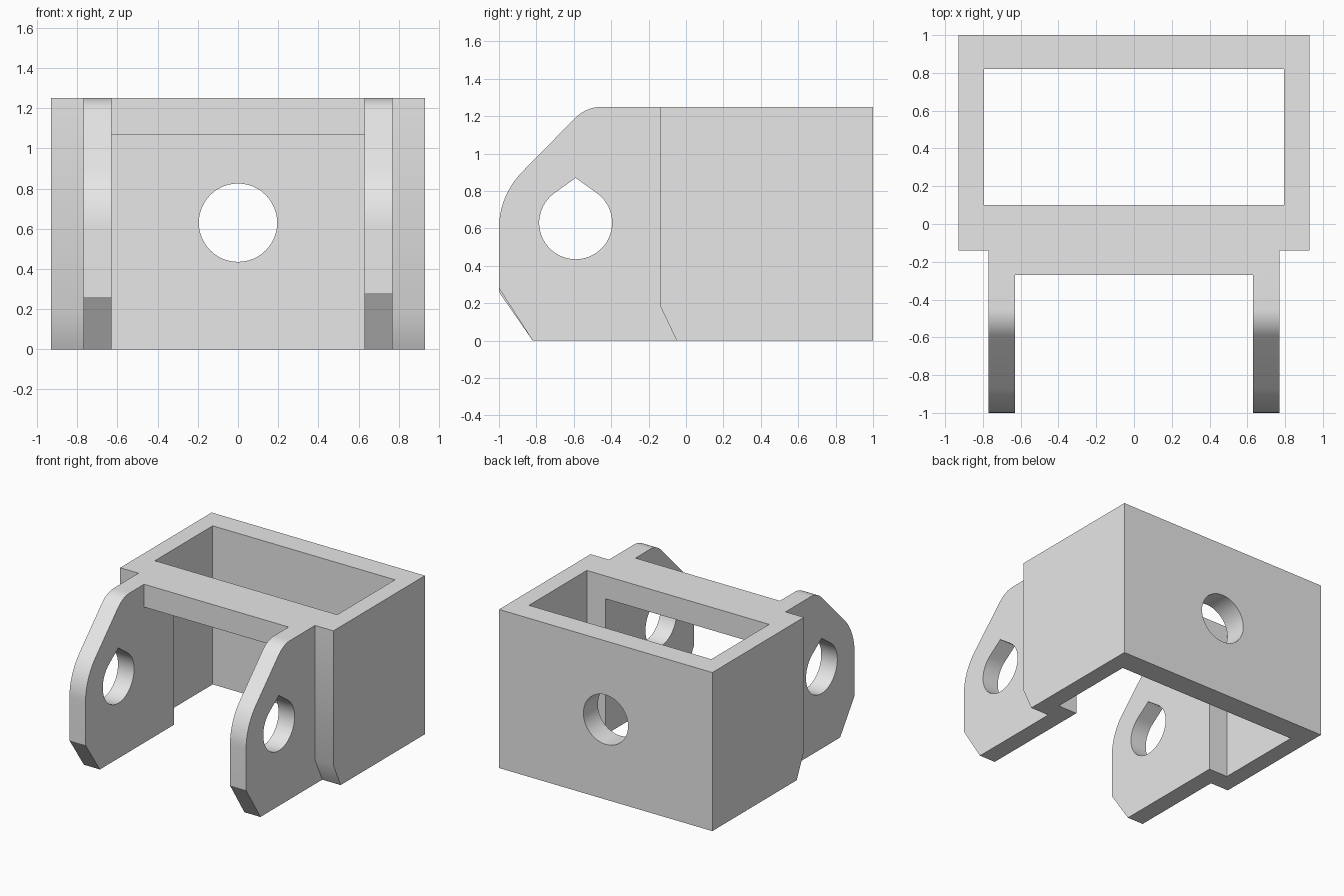
import bpy, bmesh
from math import sin, cos, radians

cube = bpy.data.objects.get("Cube")
if cube:
    bpy.data.objects.remove(cube, do_unlink=True)

grey = bpy.data.materials.new("plain_grey")
grey.use_nodes = True
grey.diffuse_color = (0.8, 0.8, 0.8, 1)
grey.node_tree.nodes["Principled BSDF"].inputs["Base Color"].default_value = (0.8, 0.8, 0.8, 1)


def arc(cy, cz, r, start, end, steps):
    """Points along an arc in the side plane."""
    angles = [radians(start + (end - start) * i / steps) for i in range(steps + 1)]
    return [(cy + r * cos(a), cz + r * sin(a)) for a in angles]


def prism(name, profile, x0, x1):
    """Extrude a (y, z) side profile from x0 to x1."""
    bm = bmesh.new()
    face = bm.faces.new([bm.verts.new((x0, y, z)) for y, z in profile])
    new = bmesh.ops.extrude_face_region(bm, geom=[face])["geom"]
    bmesh.ops.translate(bm, vec=(x1 - x0, 0, 0),
                        verts=[v for v in new if isinstance(v, bmesh.types.BMVert)])
    bmesh.ops.recalc_face_normals(bm, faces=bm.faces)
    mesh = bpy.data.meshes.new(name)
    bm.to_mesh(mesh)
    bm.free()
    mesh.materials.append(grey)
    obj = bpy.data.objects.new(name, mesh)
    bpy.context.collection.objects.link(obj)
    return obj


def box(name, half_x, y0, y1, z0, z1):
    return prism(name, [(y0, z0), (y1, z0), (y1, z1), (y0, z1)], -half_x, half_x)


def combine(target, tool, operation):
    """Apply a boolean and discard the tool."""
    mod = target.modifiers.new(operation, "BOOLEAN")
    mod.operation, mod.object, mod.solver = operation, tool, "EXACT"
    bpy.context.view_layer.objects.active = target
    bpy.ops.object.modifier_apply(modifier=mod.name)
    bpy.data.objects.remove(tool, do_unlink=True)


TOP = 1.25
HOLE_Z = 0.63

# Open rectangular housing with a chamfered lower front edge
bracket = prism("bracket_housing",
                [(-0.05, 0), (1, 0), (1, TOP), (-0.14, TOP), (-0.14, 0.19)], -0.93, 0.93)
combine(bracket, box("cavity", 0.795, 0.1, 0.82, -0.2, 1.5), "DIFFERENCE")
combine(bracket, box("front_opening", 0.63, -0.4, 0.3, -0.2, 1.07), "DIFFERENCE")

# Round hole through the back wall
bpy.ops.mesh.primitive_cylinder_add(vertices=48, radius=0.195, depth=0.6,
                                    location=(0, 0.95, HOLE_Z), rotation=(radians(90), 0, 0))
combine(bracket, bpy.context.object, "DIFFERENCE")

# Pair of arms with rounded upper corners and teardrop holes
teardrop = arc(-0.59, HOLE_Z, 0.195, 126, 414, 40) + [(-0.59, 0.87)]
upper = arc(-0.45, 1.05, 0.2, 90, 135, 8) + arc(-0.57, 0.6, 0.43, 135, 180, 10)
for side, chamfer in ((-1, 0.26), (1, 0.28)):
    outline = [(0, 0), (0, TOP)] + upper + [(-1, chamfer), (-0.82, 0)]
    arm = prism("arm", outline, side * 0.63, side * 0.77)
    combine(arm, prism("arm_hole", teardrop, side * 0.5, side * 0.9), "DIFFERENCE")
    combine(bracket, arm, "UNION")

# Cross bar joining the arms along the top
combine(bracket, box("cross_bar", 0.7, -0.27, 0.05, 1.07, TOP), "UNION")

bpy.ops.object.select_all(action="DESELECT")
bracket.select_set(True)
bpy.context.view_layer.objects.active = bracket
bpy.ops.object.shade_smooth_by_angle(angle=radians(30))
